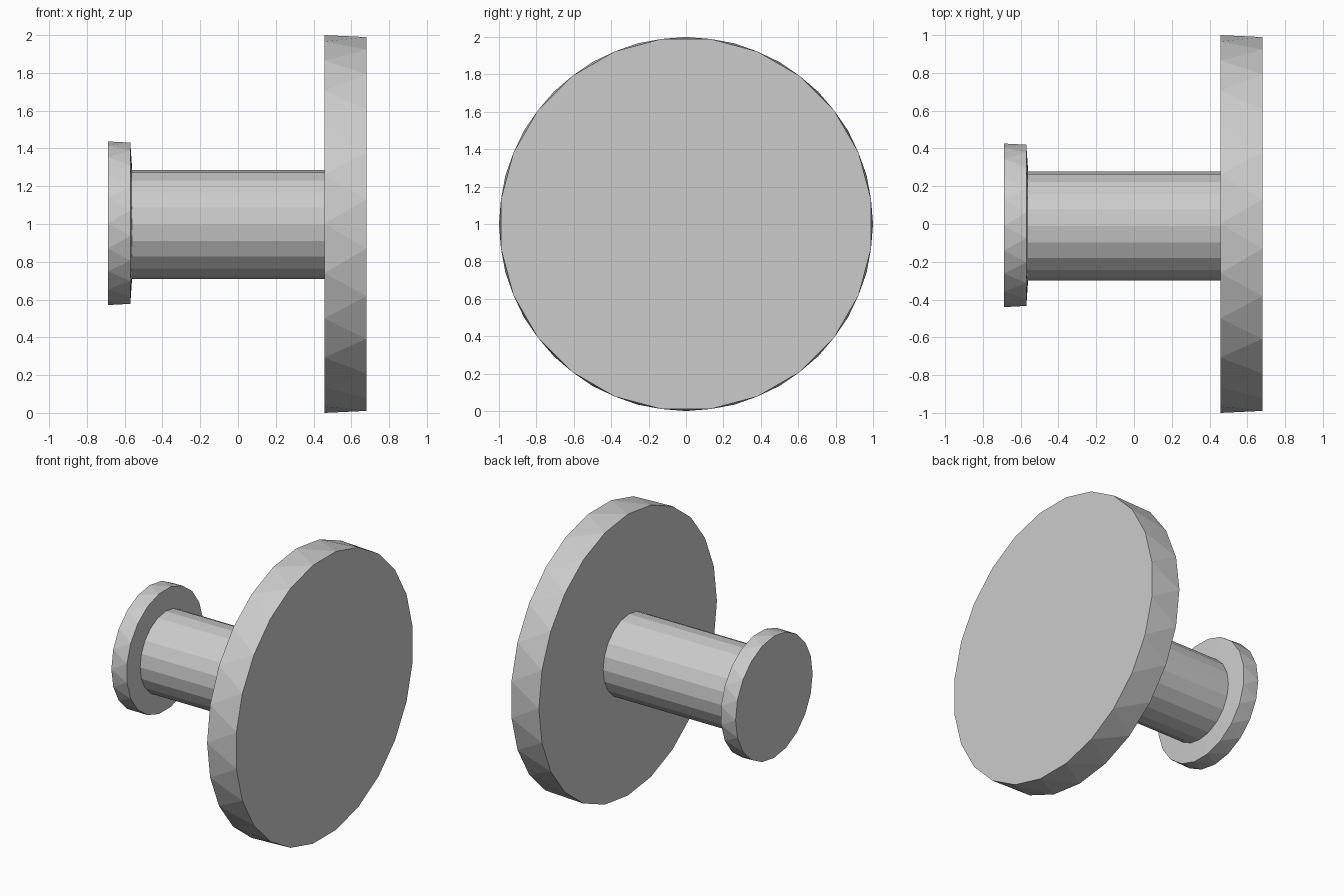
import bpy, bmesh
from math import cos, sin, pi

if "Cube" in bpy.data.objects:
    bpy.data.objects.remove(bpy.data.objects["Cube"])


def turned_part(name, sections, sides, cy, cz, caps=True):
    """Low-poly solid along x; sections = (x, radius, twist in steps)."""
    bm = bmesh.new()
    rings = []
    for x, r, twist in sections:
        angles = [2 * pi * (i + twist) / sides for i in range(sides)]
        rings.append([bm.verts.new((x, cy + r * cos(a), cz + r * sin(a))) for a in angles])
    for (a, b), (s, t) in zip(zip(rings, rings[1:]), zip(sections, sections[1:])):
        for i in range(sides):
            j = (i + 1) % sides
            if s[2] == t[2]:
                bm.faces.new((a[i], a[j], b[j], b[i]))
            else:  # half-step twist gives the alternating triangles of the rim
                bm.faces.new((a[i], a[j], b[i]))
                bm.faces.new((a[j], b[j], b[i]))
    if caps:
        bm.faces.new(rings[0])
        bm.faces.new(rings[-1])
    bmesh.ops.recalc_face_normals(bm, faces=bm.faces)
    mesh = bpy.data.meshes.new(name)
    bm.to_mesh(mesh)
    bm.free()
    obj = bpy.data.objects.new(name, mesh)
    bpy.context.collection.objects.link(obj)
    return obj


# Large end disc
turned_part("large_disc", [(0.457, 1.0, 0), (0.68, 0.998, 0.5)], 24, 0.0, 1.0)

# Small end flange, inner face very slightly raised towards the shaft
turned_part("small_flange",
            [(-0.688, 0.433, 0), (-0.57, 0.432, 0.5), (-0.561, 0.30, 0.5)],
            20, -0.007, 1.004)

# Shaft joining the two, open where it meets the discs
turned_part("shaft", [(-0.561, 0.288, 0), (0.457, 0.288, 0)], 20, -0.01, 0.998, caps=False)
